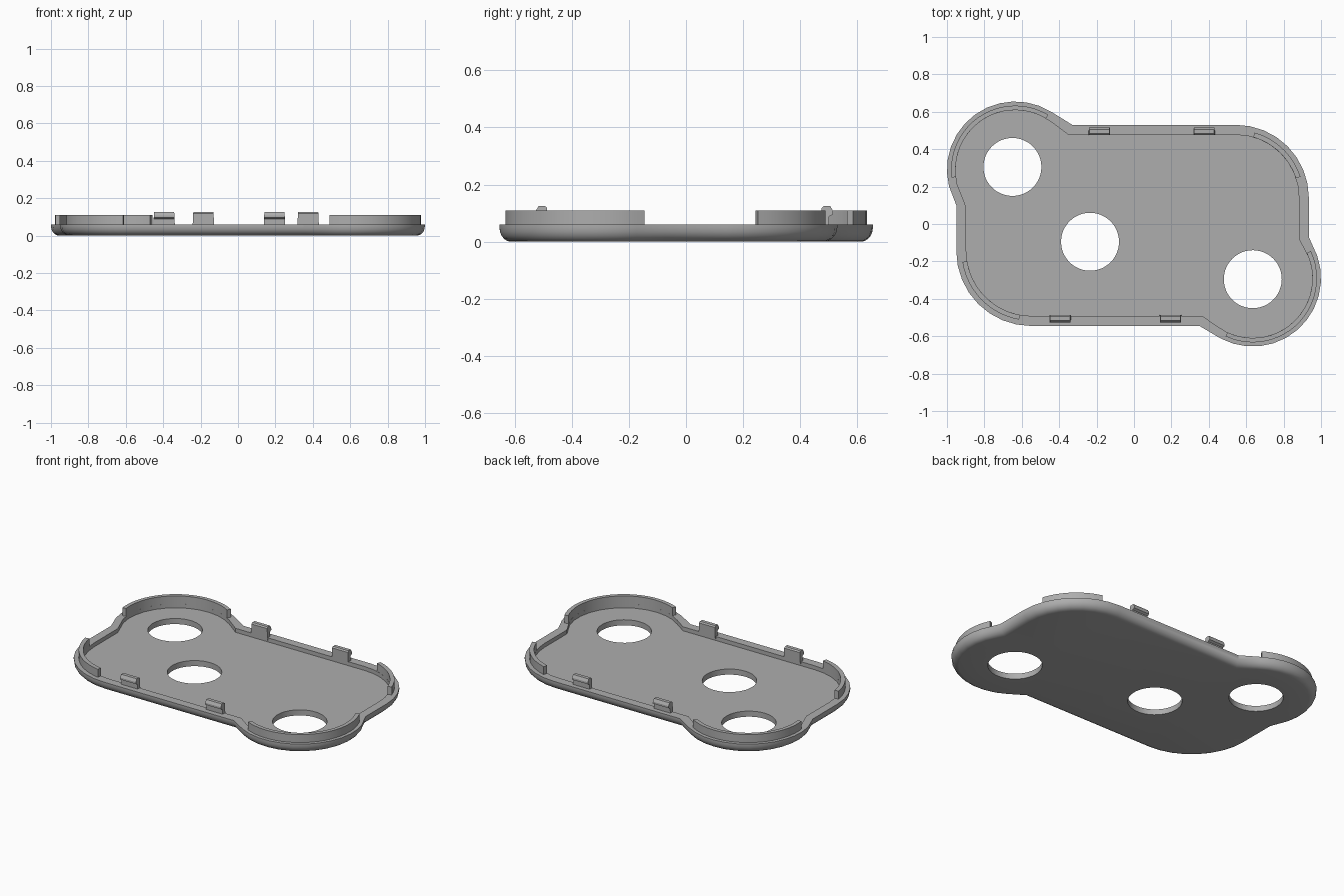
import bpy, bmesh
from math import sin, cos, pi, radians

old = bpy.data.objects.get("Cube")
if old:
    bpy.data.objects.remove(old)

grey = bpy.data.materials.new("plain grey")
grey.use_nodes = True
GREY = (0.42, 0.42, 0.42, 1)
grey.diffuse_color = GREY
grey.node_tree.nodes["Principled BSDF"].inputs["Base Color"].default_value = GREY

LOBE = (0.635, -0.29)
HOLES = [(-0.65, 0.305), (-0.235, -0.095), (0.635, -0.295)]
RIM_Z, FLOOR_Z, LIP_Z = 0.06, 0.035, 0.11


def arc(centre, r, a0, a1, n):
    angles = [radians(a0 + (a1 - a0) * i / n) for i in range(n + 1)]
    return [(centre[0] + r * cos(a), centre[1] + r * sin(a)) for a in angles]


def outline(t):
    """Plan of the tray, pulled in by t: two round lobes, two soft corners."""
    lobe, c1, c2 = 0.365 - 0.85 * t, 0.39 - t, 0.40 - t
    pts = arc(LOBE, lobe, 242 - 180 * t, 379, 12)
    pts += [(0.545 + c1, -0.07 - 0.2 * t)]
    pts += arc((0.545, 0.14), c1, 0, 90, 8)
    pts += [(-0.33 - 0.4 * t, 0.14 + c1)]
    pts += arc((-LOBE[0], -LOBE[1]), lobe, 58 - 100 * t, 194, 12)
    pts += [(-0.55 - c2, 0.10 - 0.2 * t)]
    pts += arc((-0.55, -0.145), c2, 180, 270, 8)
    pts += [(0.35 + 0.3 * t, -0.145 - c2)]
    return pts


def finish(bm, name, smooth=True):
    bmesh.ops.recalc_face_normals(bm, faces=bm.faces)
    mesh = bpy.data.meshes.new(name)
    bm.to_mesh(mesh)
    bm.free()
    mesh.materials.append(grey)
    obj = bpy.data.objects.new(name, mesh)
    bpy.context.collection.objects.link(obj)
    if smooth:
        bpy.ops.object.select_all(action='DESELECT')
        obj.select_set(True)
        bpy.context.view_layer.objects.active = obj
        bpy.ops.object.shade_smooth_by_angle(angle=radians(30))


def ring(bm, pts, z):
    return [bm.verts.new((x, y, z)) for x, y in pts]


def bridge(bm, a, b):
    n = len(a)
    for i in range(n):
        j = (i + 1) % n
        bm.faces.new((a[i], a[j], b[j], b[i]))


def loop_edges(bm, loop):
    return [bm.edges.get(pair) for pair in zip(loop, loop[1:] + loop[:1])]


# Tray: rounded underside, flat rim, recessed floor and three round holes
bm = bmesh.new()
fillet = 0.05
profile = [(fillet * (1 - sin(a)), fillet * (1 - cos(a)))
           for a in [pi / 2 * i / 5 for i in range(6)]]
profile += [(0, RIM_Z), (0.053, RIM_Z), (0.053, FLOOR_Z)]
rings = [ring(bm, outline(t), z) for t, z in profile]
for a, b in zip(rings, rings[1:]):
    bridge(bm, a, b)
under, floor = loop_edges(bm, rings[0]), loop_edges(bm, rings[-1])
for c in HOLES:
    circle = arc(c, 0.155, 0, 360, 48)[:-1]
    low, high = ring(bm, circle, 0), ring(bm, circle, FLOOR_Z)
    bridge(bm, low, high)
    under += loop_edges(bm, low)
    floor += loop_edges(bm, high)
for edges in (under, floor):
    bmesh.ops.triangle_fill(bm, use_beauty=True, use_dissolve=False, edges=edges)
finish(bm, "tray")


# Raised curved lips standing on the rim
def lip(name, centre, r_in, r_out, a0, a1):
    bm = bmesh.new()
    steps = round((a1 - a0) / 6)
    plan = arc(centre, r_out, a0, a1, steps) + arc(centre, r_in, a1, a0, steps)
    low, high = ring(bm, plan, RIM_Z - 0.015), ring(bm, plan, LIP_Z)
    bridge(bm, low, high)
    n = len(plan)
    for r in (low, high):
        for i in range(steps):
            bm.faces.new((r[i], r[i + 1], r[n - 2 - i], r[n - 1 - i]))
    finish(bm, name)


lip("right_lobe_lip", LOBE, 0.319, 0.343, -115, 25)
lip("left_lobe_lip", (-LOBE[0], -LOBE[1]), 0.319, 0.343, 59, 187)
lip("back_corner_lip", (0.545, 0.14), 0.337, 0.363, 18, 74)
lip("front_corner_lip", (-0.55, -0.145), 0.346, 0.372, 189, 260)


# Snap clips: a stem with an outward hook, drawn as a side profile
HOOK = [(0, 0.045), (0.026, 0.045), (0.026, 0.088), (0.04, 0.096),
        (0.04, 0.108), (0.03, 0.125), (0.008, 0.125), (0, 0.118)]


def clip(name, x, y, side):
    bm = bmesh.new()
    ends = []
    for s in (-1, 1):
        ends.append([bm.verts.new((x + s * (0.058 - 0.05 * (z - 0.045)),
                                   y + side * d, z)) for d, z in HOOK])
    bridge(bm, *ends)
    for e in ends:
        bm.faces.new(e)
    finish(bm, name, smooth=False)


for label, xs, y, side in (("back", (-0.185, 0.375), 0.475, 1),
                           ("front", (-0.395, 0.195), -0.486, -1)):
    for word, x in zip(("right", "left"), xs):
        clip(f"{label}_{word}_clip", x, y, side)
